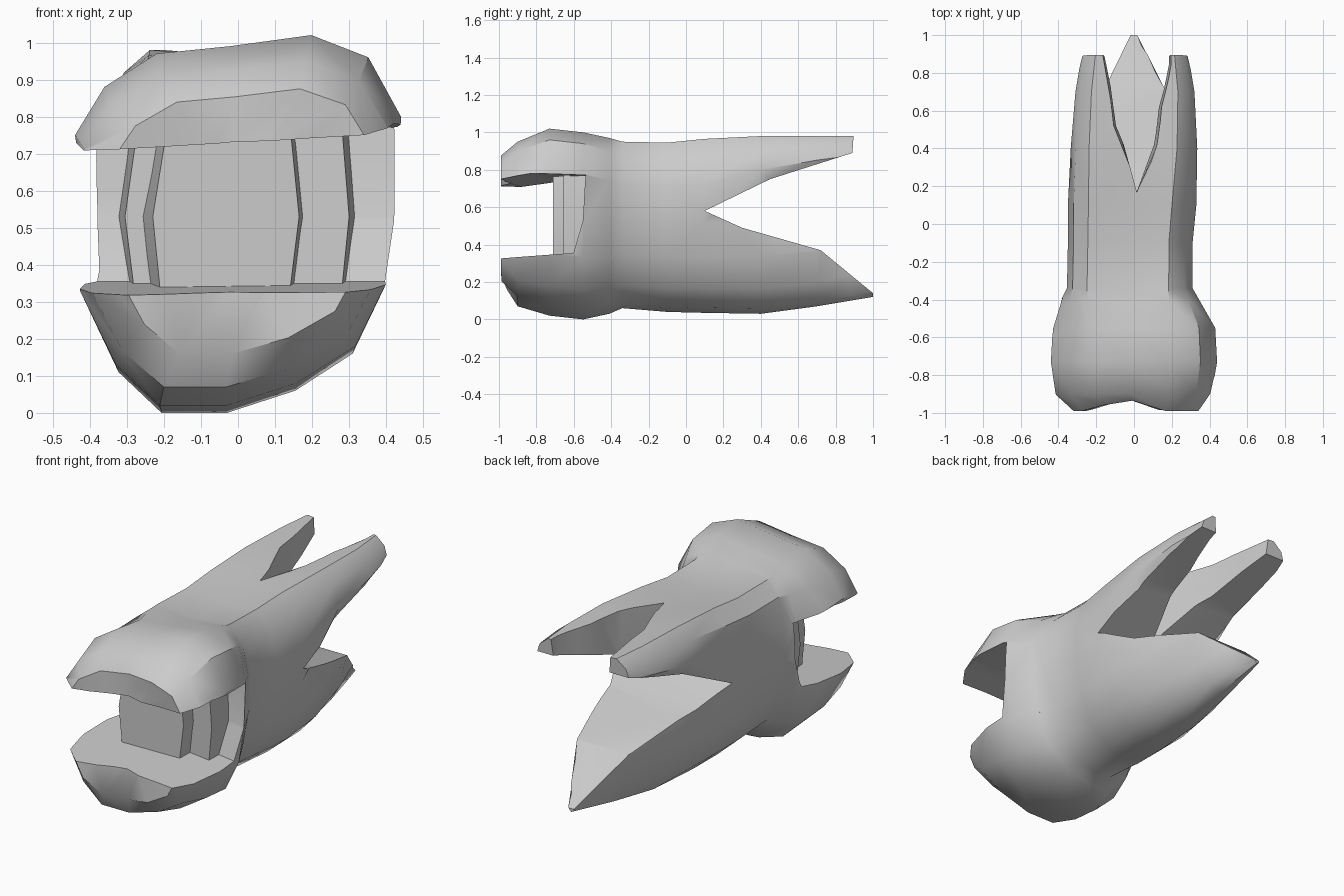
import bpy, bmesh, math

if "Cube" in bpy.data.objects:
    bpy.data.objects.remove(bpy.data.objects["Cube"])

enamel = bpy.data.materials.new("tooth_grey")
enamel.use_nodes = True
GREY = (0.6, 0.6, 0.6, 1)
enamel.diffuse_color = GREY
enamel.node_tree.nodes["Principled BSDF"].inputs["Base Color"].default_value = GREY


def make_object(name, bm):
    bmesh.ops.recalc_face_normals(bm, faces=bm.faces)
    mesh = bpy.data.meshes.new(name)
    bm.to_mesh(mesh)
    bm.free()
    mesh.materials.append(enamel)
    obj = bpy.data.objects.new(name, mesh)
    bpy.context.collection.objects.link(obj)
    return obj


def bridge(bm, a, b):
    n = len(a)
    for i in range(n):
        j = (i + 1) % n
        bm.faces.new((a[i], a[j], b[j], b[i]))


def prism(name, points, place, lo, hi, lo_scale=1, hi_scale=1):
    """Extrude a 2D outline between two depths, scaling its first axis."""
    bm = bmesh.new()
    rings = [[bm.verts.new(place(u * s, v, d)) for u, v in points]
             for d, s in ((lo, lo_scale), (hi, hi_scale))]
    bridge(bm, *rings)
    for ring in rings:
        bm.faces.new(ring)
    return make_object(name, bm)


def cut(target, cutter):
    cutter.hide_render = True
    mod = target.modifiers.new("cut", "BOOLEAN")
    mod.operation, mod.solver, mod.object = "DIFFERENCE", "EXACT", cutter
    bpy.ops.object.select_all(action="DESELECT")
    bpy.context.view_layer.objects.active = target
    target.select_set(True)
    bpy.ops.object.modifier_apply(modifier=mod.name)
    bpy.data.objects.remove(cutter)


def smooth(obj, degrees):
    bpy.ops.object.select_all(action="DESELECT")
    bpy.context.view_layer.objects.active = obj
    obj.select_set(True)
    bpy.ops.object.shade_smooth_by_angle(angle=math.radians(degrees))


# Cross-sections (width fraction, height fraction): lopsided crown, neck, waisted roots
crown = [(-.48, 0), (-.07, 0), (.36, .06), (.72, .16), (.91, .33), (.98, .52),
         (1, .78), (.8, .94), (.45, 1), (-.05, .97), (-.5, .95), (-.82, .86),
         (-1, .73), (-.93, .52), (-.97, .31), (-.75, .11)]
neck = [(-.3, .01), (0, 0), (.35, .03), (.7, .14), (.9, .32), (1, .52),
        (1, .74), (.87, .91), (.62, 1), (0, .98), (-.68, 1), (-.91, .92),
        (-1, .74), (-1, .52), (-.9, .32), (-.7, .14)]
roots = neck[:5] + [(.4, .6), (1, .88), (.93, .95), (.74, 1), (0, .98),
                    (-.74, 1), (-.93, .95), (-1, .88), (-.4, .6)] + neck[14:]
profiles = [crown, neck, roots]

# Stations: y, x min, x max, z min, z max, profile position, lower root width
stations = [(-.99, -.34, .36, .16, .875, 0, 1), (-.9, -.415, .41, .07, .95, 0, 1),
            (-.73, -.44, .44, .02, 1.02, 0, 1), (-.55, -.43, .43, 0, 1, 0, 1),
            (-.41, -.39, .35, .03, .97, .6, 1), (-.34, -.355, .31, .06, .95, 1, 1),
            (-.1, -.35, .31, .04, .945, 1, 1), (.1, -.35, .33, .035, .965, 1, 1),
            (.4, -.335, .335, .03, .98, 1.5, .82), (.7, -.31, .32, .07, .98, 1.85, .58),
            (.88, -.28, .29, .1, .98, 2, .38), (1, -.26, .27, .12, .98, 2, .2)]

# Tooth body lofted from the biting face to the root tips
bm = bmesh.new()
rings = []
for y, x0, x1, z0, z1, position, low in stations:
    first = min(int(position), 1)
    blend = position - first
    ring = []
    for (cu, ct), (nu, nt) in zip(profiles[first], profiles[first + 1]):
        u, t = cu + (nu - cu) * blend, ct + (nt - ct) * blend
        narrow = low + (1 - low) * min(1, max(0, (t - .4) / .2))
        x = ((x0 + x1) / 2 + u * (x1 - x0) / 2) * narrow
        notch = max(0, 1 - abs(x + .05) / .2) * .07 if y < -.95 else 0
        ring.append(bm.verts.new((x, y + notch, z0 + t * (z1 - z0))))
    rings.append(ring)
for a, b in zip(rings, rings[1:]):
    bridge(bm, a, b)
for ring, tip in ((rings[0], (-.03, -.93, .52)), (rings[-1], (0, 1.01, .5))):
    centre = bm.verts.new(tip)
    for i in range(len(ring)):
        bm.faces.new((ring[i], ring[(i + 1) % len(ring)], centre))
tooth = make_object("tooth", bm)

# Gap between the upper roots and the lower root
side = lambda u, v, d: (d, u, v)
cut(tooth, prism("root_gap", [(.1, .58), (.3, .49), (.72, .37), (1, .14), (1.2, .14),
                              (1.2, 1.2), (.91, 1.2), (.89, .89), (.45, .75)],
                 side, -1, 1))
# Gap between the two upper roots
plan = lambda u, v, d: (u, v, d)
cut(tooth, prism("upper_root_gap", [(.015, .17), (.125, .42), (.15, .62), (.2, .84),
                                    (.2, 1.2), (-.17, 1.2), (-.17, .9), (-.11, .52)],
                 plan, .56, 1.2, .75, 1.1))
# Open slot across the crown, deeper on one side with a tilted roof
slanted = lambda u, v, d: (d, u - .18 * d, v + (.05 * d if v > .6 else 0))
cut(tooth, prism("crown_slot", [(-1.4, .29), (-.95, .325), (-.53, .355), (-.475, .53),
                                (-.46, .75), (-.75, .76), (-.95, .73), (-1.4, .72)],
                 slanted, -1, 1))
smooth(tooth, 36)

# Stepped inner layers on the back wall of the slot
front = lambda u, v, d: (u, d, v)
front_slanted = lambda u, v, d: (u, d - .16 * u, v)
inner = prism("inner_layer", [(-.28, .33), (-.305, .53), (-.27, .78), (.28, .78),
                              (.3, .53), (.28, .33)], front_slanted, -.61, -.35, 1, 1.1)
core = prism("core_layer", [(-.21, .33), (-.23, .53), (-.19, .78), (.14, .78),
                            (.165, .53), (.14, .33)], front, -.71, -.4, 1, 1.25)
for layer in (inner, core):
    smooth(layer, 20)
